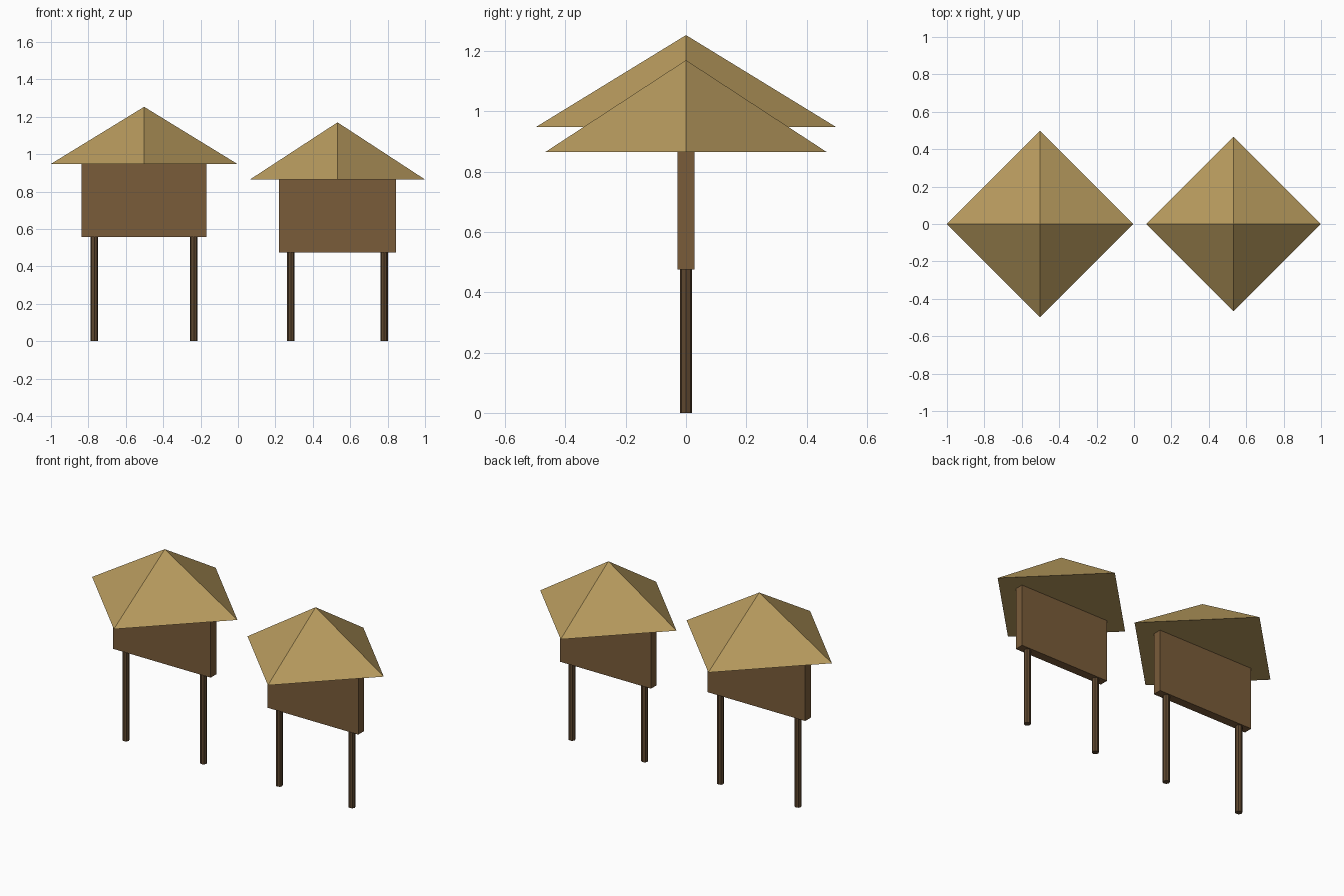
import bpy

if "Cube" in bpy.data.objects:
    bpy.data.objects.remove(bpy.data.objects["Cube"])


def material(name, srgb):
    def lin(c):
        c /= 255
        return c / 12.92 if c <= 0.04045 else ((c + 0.055) / 1.055) ** 2.4
    m = bpy.data.materials.new(name)
    m.diffuse_color = (*[lin(c) for c in srgb], 1)
    m.use_nodes = True
    m.node_tree.nodes["Principled BSDF"].inputs["Base Color"].default_value = m.diffuse_color
    return m


STRAW = material("straw", (184, 155, 94))
PLANK = material("plank_brown", (122, 92, 58))
POST = material("post_brown", (94, 71, 47))


def finish(name, mat):
    ob = bpy.context.object
    ob.name = name
    ob.data.materials.append(mat)


def roofed_board(side, x, roof_r, eave, peak, board_w, board_bottom, leg_dx):
    # Four-sided pyramid roof with its corners on the axes
    bpy.ops.mesh.primitive_cone_add(vertices=4, radius1=roof_r, radius2=0, depth=peak - eave,
                                    location=(x, 0, (eave + peak) / 2))
    finish(side + "_roof", STRAW)

    # Thin upright board under the roof
    bpy.ops.mesh.primitive_cube_add(size=1, location=(x, 0, (eave + board_bottom) / 2))
    bpy.context.object.scale = (board_w, 0.055, eave - board_bottom)
    bpy.ops.object.transform_apply(location=False, rotation=False)
    finish(side + "_board", PLANK)

    # Two round posts
    for label, s in (("left", -1), ("right", 1)):
        bpy.ops.mesh.primitive_cylinder_add(vertices=8, radius=0.02, depth=board_bottom,
                                            location=(x + s * leg_dx, 0, board_bottom / 2))
        finish(f"{side}_{label}_post", POST)


roofed_board("left", -0.502, 0.498, 0.948, 1.253, 0.668, 0.557, 0.266)
roofed_board("right", 0.532, 0.467, 0.865, 1.17, 0.623, 0.475, 0.249)
